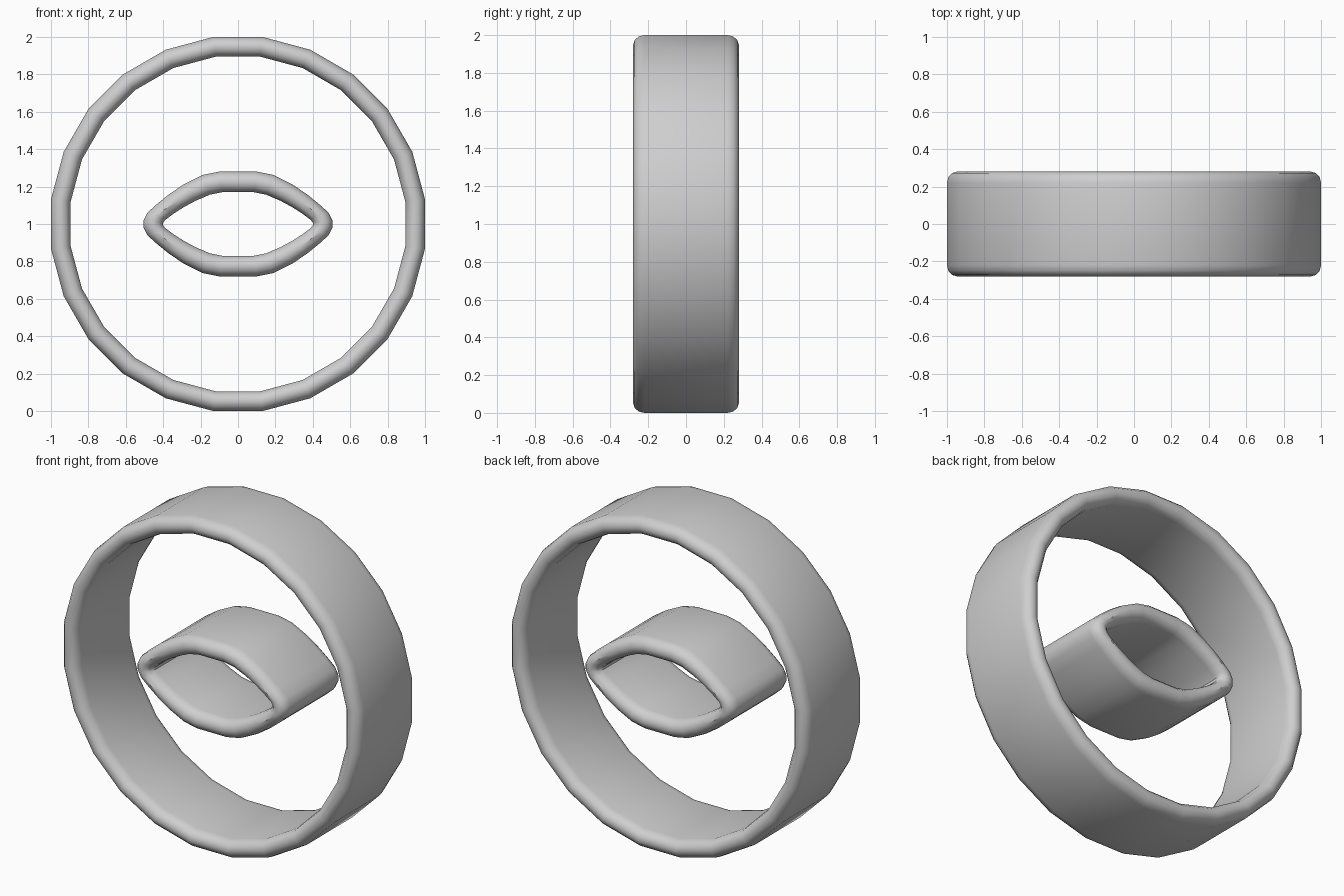
import bpy
import bmesh
from math import cos, sin, pi

if "Cube" in bpy.data.objects:
    bpy.data.objects.remove(bpy.data.objects["Cube"], do_unlink=True)

GREY = (0.62, 0.62, 0.62, 1)
grey = bpy.data.materials.new("plain grey")
grey.use_nodes = True
grey.diffuse_color = GREY
grey.node_tree.nodes["Principled BSDF"].inputs["Base Color"].default_value = GREY

HALF_DEPTH, ROUND, STEPS, CENTRE_Z = 0.28, 0.06, 6, 1.0


def mirrored(quarter):
    """Complete an outline from its upper right quarter, top to side."""
    right = quarter + [(x, -z) for x, z in reversed(quarter)]
    return right + [(-x, z) for x, z in reversed(right)]


def wall_section():
    """Closed wall section: (depth, blend from outer 0 to inner 1)."""
    front = []
    for i in range(STEPS + 1):
        a = pi * i / STEPS
        front.append((-(HALF_DEPTH - ROUND) - ROUND * sin(a), (1 - cos(a)) / 2))
    return front + [(-y, t) for y, t in reversed(front)]


def band(name, outer, inner):
    """Sweep the rounded wall section between two matching outlines."""
    bm = bmesh.new()
    rings = []
    for (ox, oz), (ix, iz) in zip(outer, inner):
        rings.append([bm.verts.new((ox + (ix - ox) * t, y,
                                    CENTRE_Z + oz + (iz - oz) * t))
                      for y, t in wall_section()])
    for i, ring in enumerate(rings):
        following = rings[(i + 1) % len(rings)]
        for j in range(len(ring)):
            k = (j + 1) % len(ring)
            bm.faces.new((ring[j], ring[k], following[k], following[j]))
    bmesh.ops.recalc_face_normals(bm, faces=bm.faces)
    mesh = bpy.data.meshes.new(name)
    bm.to_mesh(mesh)
    bm.free()
    mesh.materials.append(grey)
    obj = bpy.data.objects.new(name, mesh)
    bpy.context.collection.objects.link(obj)
    bpy.ops.object.select_all(action="DESELECT")
    obj.select_set(True)
    bpy.context.view_layer.objects.active = obj
    bpy.ops.object.shade_smooth_by_angle(angle=pi / 5)


def polygon(apothem, sides=24):
    """Regular outline with a flat side at the top."""
    radius = apothem / cos(pi / sides)
    angles = [2 * pi * (i + 0.5) / sides for i in range(sides)]
    return [(radius * sin(a), radius * cos(a)) for a in angles]


# Large round band
band("outer_ring", polygon(1.0), polygon(0.895))

# Eye-shaped band in the middle
band("inner_lens_ring",
     mirrored([(0.1, 0.28), (0.19, 0.262), (0.29, 0.212), (0.37, 0.158),
               (0.435, 0.105), (0.485, 0.06), (0.505, 0.018)]),
     mirrored([(0.085, 0.17), (0.15, 0.157), (0.225, 0.125), (0.29, 0.09),
               (0.345, 0.055), (0.385, 0.025), (0.4, 0.008)]))
